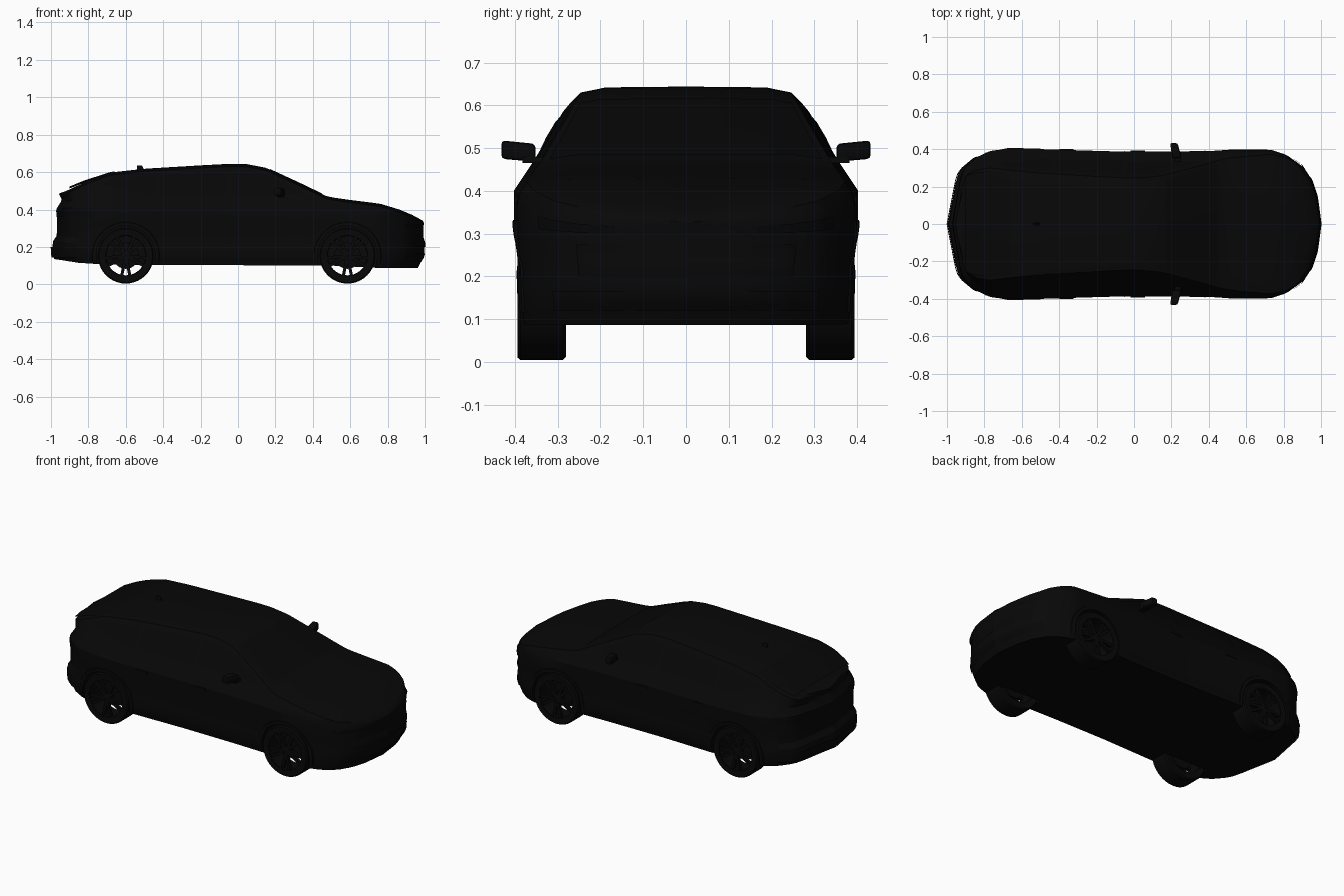
import bpy, bmesh, math
from mathutils import Vector, Matrix

if "Cube" in bpy.data.objects:
    bpy.data.objects.remove(bpy.data.objects["Cube"])


def material(name, v):
    m = bpy.data.materials.new(name)
    m.diffuse_color = (v, v, v, 1)
    m.use_nodes = True
    m.node_tree.nodes["Principled BSDF"].inputs["Base Color"].default_value = m.diffuse_color
    return m


BLACK = material("near black", 0.0024)
DARK = material("deep black", 0.002)


def finish(name, bm, mat=BLACK, smooth=True, angle=28):
    me = bpy.data.meshes.new(name)
    bm.to_mesh(me)
    bm.free()
    ob = bpy.data.objects.new(name, me)
    bpy.context.collection.objects.link(ob)
    me.materials.append(mat)
    if smooth:
        bpy.ops.object.select_all(action='DESELECT')
        ob.select_set(True)
        bpy.context.view_layer.objects.active = ob
        bpy.ops.object.shade_smooth_by_angle(angle=math.radians(angle))
    return ob


def lerp(table, x):
    if x <= table[0][0]:
        return table[0][1]
    for (a, p), (b, q) in zip(table, table[1:]):
        if x <= b:
            return p + (q - p) * (x - a) / (b - a) if b > a else q
    return table[-1][1]


# Body curves: half width, roofline, shoulder and floor along the length
WIDTH = [(-1, 0), (-.95, .26), (-.925, .3), (-.86, .355), (-.78, .39), (-.68, .402), (-.5, .4),
         (-.1, .388), (.25, .388), (.6, .395), (.74, .395), (.82, .37), (.9, .315), (.95, .24), (.98, .15), (1, 0)]
ROOF = [(-1, .485), (-.95, .5), (-.82, .553), (-.68, .598), (-.5, .618), (-.2, .636), (-.03, .645), (.05, .642),
        (.15, .623), (.33, .54), (.48, .468), (.6, .451), (.77, .43), (.88, .4), (.96, .37), (1, .34)]
SHOULDER = [(-1, .405), (-.9, .41), (-.5, .395), (0, .39), (.5, .385), (.8, .36), (.95, .325), (1, .3)]
FLOOR = [(-1, .135), (-.88, .115), (-.7, .105), (.5, .1), (.75, .088), (1, .086)]
LEVELS = [(0, .96), (.14, .98), (.36, .985), (.46, .975), (.72, 1), (1, 1)]
CABIN = [(.385, .4), (.47, .345), (.59, .276), (.63, .252), (.65, .235)]
TAIL = [(.11, .05), (.145, .005), (.22, 0), (.25, .03), (.36, .035), (.41, .03), (.45, .06), (.49, .04)]
NOSE = [(.09, -.04), (.15, -.005), (.22, 0), (.26, -.015), (.33, -.005), (.37, -.03)]


def push(x, z):
    if x < -.7:
        return x + lerp(TAIL, z) * (-.7 - x) / .3
    if x > .7:
        return x + lerp(NOSE, z) * (x - .7) / .3
    return x


def section(x):
    w, z0, zs, top = lerp(WIDTH, x), lerp(FLOOR, x), lerp(SHOULDER, x), lerp(ROOF, x) - .014
    pts = [(w * k, z0 + (zs - z0) * f) for f, k in LEVELS]
    belt = min(.47, zs + .5 * (top - zs))
    base = lerp(CABIN, zs)
    for z in (belt, (belt + top) / 2, top):
        pts.append((w * lerp(CABIN, z) / base, z))
    return pts


def side_point(x, z):
    return Vector((push(x, z), lerp([(q, p) for p, q in section(x)], z), z))


# Body shell lofted from cross sections
bm = bmesh.new()
rings = []
N = 64
for i in range(N + 1):
    x = -math.cos(math.pi * i / N)
    s = section(x)
    top = lerp(ROOF, x)
    half = [(0, s[0][1])] + s + [(s[-1][0] * .76, top - .002), (0, top)]
    ring = half + [(-y, z) for y, z in half[-2:0:-1]]
    rings.append([bm.verts.new((push(x, z), y, z)) for y, z in ring])
for a, b in zip(rings, rings[1:]):
    for j in range(len(a)):
        k = (j + 1) % len(a)
        bm.faces.new((a[j], a[k], b[k], b[j]))
bmesh.ops.remove_doubles(bm, verts=bm.verts, dist=1e-5)
bmesh.ops.dissolve_degenerate(bm, edges=bm.edges, dist=1e-6)
bmesh.ops.recalc_face_normals(bm, faces=bm.faces)
body = finish("body_shell", bm, smooth=False)

# Wheel wells cut from the body
AXLES = (-.6, .585)
R = .153
bm = bmesh.new()
for cx in AXLES:
    for sgn in (1, -1):
        bmesh.ops.create_cone(bm, cap_ends=True, segments=40, radius1=.16, radius2=.16, depth=.24,
                              matrix=Matrix.Translation((cx, sgn * .395, R)) @ Matrix.Rotation(math.pi / 2, 4, 'X'))
cutter = finish("wheel_well_cutter", bm, smooth=False)
cutter.hide_render = True
mod = body.modifiers.new("wells", 'BOOLEAN')
mod.object, mod.operation, mod.solver = cutter, 'DIFFERENCE', 'EXACT'
bpy.ops.object.select_all(action='DESELECT')
bpy.context.view_layer.objects.active = body
body.select_set(True)
bpy.ops.object.modifier_apply(modifier=mod.name)
bpy.data.objects.remove(cutter)
bpy.ops.object.shade_smooth_by_angle(angle=math.radians(25))


def grid(bm, rows, flip):
    vs = [[bm.verts.new(p) for p in r] for r in rows]
    for a, b in zip(vs, vs[1:]):
        for j in range(len(a) - 1):
            f = (a[j], a[j + 1], b[j + 1], b[j])
            bm.faces.new(f[::-1] if flip else f)


# Thin plates following both flanks; lo and hi give the edges as functions of x
def panel(name, x0, x1, lo, hi, off=.003, mat=DARK, n=14):
    bm = bmesh.new()
    for sgn in (1, -1):
        rows = []
        for i in range(n + 1):
            x = x0 + (x1 - x0) * i / n
            row = []
            for j in range(5):
                z = lo(x) + (hi(x) - lo(x)) * j / 4
                xa, xb = max(x - .004, -1), min(x + .004, 1)
                nrm = (side_point(x, z + .004) - side_point(x, z - .004)).cross(side_point(xb, z) - side_point(xa, z))
                p = side_point(x, z) + (nrm.normalized() * off if nrm.length > 1e-9 else Vector())
                row.append((p.x, sgn * max(p.y, 0), p.z))
            rows.append(row)
        grid(bm, rows, sgn < 0)
    return finish(name, bm, mat)


def flat(z):
    return lambda x: z


def window_top(x):
    return max(.482, min(lerp(ROOF, x) - .04, .598))


panel("front_side_window", -.04, .37, flat(.478), window_top)
panel("rear_side_window", -.42, -.06, flat(.478), window_top)
panel("quarter_window", -.72, -.44, lambda x: .478 + max(0, -.5 - x) * .25, window_top)
for nm, x in (("front_door_seam", .38), ("middle_door_seam", -.05), ("rear_door_seam", -.43)):
    panel(nm, x - .002, x + .002, flat(.15), flat(.465), .0015, n=1)
panel("sill_trim", -.42, .41, flat(.112), flat(.15), .005)
panel("headlamp", .86, .975, lambda x: .3 + (.97 - x) * .1, lambda x: .318 + (.97 - x) * .2, .003)
panel("grille", .94, 1, flat(.2), flat(.275), .003)
panel("lower_air_intake", .9, 1, flat(.12), flat(.165), .003)
panel("tail_lamp", -1, -.8, flat(.36), flat(.395), .004)
panel("rear_bumper_insert", -1, -.84, flat(.145), flat(.2), .003)


# Windscreen and rear glass on the upper surface
def glass(name, x0, x1):
    bm = bmesh.new()
    rows = []
    for i in range(15):
        x = x0 + (x1 - x0) * i / 14
        edge, top = section(x)[-1], lerp(ROOF, x)
        prof = [(-.94, .011), (-.76, .002), (0, 0), (.76, .002), (.94, .011)]
        rows.append([(x, edge[0] * f, top - d + .003) for f, d in prof])
    grid(bm, rows, True)
    finish(name, bm, DARK)


glass("windscreen", .17, .45)
glass("rear_window", -.9, -.66)


# Lathe about the wheel axle, profile of (radius, y)
def lathe(bm, prof, cx, sgn, seg=40):
    rows = []
    for i in range(seg):
        a = 2 * math.pi * i / seg
        rows.append([bm.verts.new((cx + r * math.cos(a), sgn * y, R + r * math.sin(a))) for r, y in prof])
    m = len(prof)
    fs = [bm.faces.new((rows[i][j], rows[i][(j + 1) % m], rows[(i + 1) % seg][(j + 1) % m], rows[(i + 1) % seg][j]))
          for i in range(seg) for j in range(m)]
    bmesh.ops.recalc_face_normals(bm, faces=fs)


def box(bm, size, mat):
    return bmesh.ops.create_cube(bm, size=1, matrix=mat @ Matrix.Diagonal((*size, 1)))["verts"]


TYRE = [(.112, .285), (.141, .281), (.149, .288), (.149, .387), (.143, .394), (.114, .392)]
RIM = [(.105, .287), (.115, .287), (.115, .391), (.108, .391)]
HUB = [(.002, .35), (.026, .35), (.026, .383), (.002, .386)]
DISC = [(.002, .31), (.07, .31), (.07, .32), (.002, .32)]
for cx, end in zip(AXLES, ("rear", "front")):
    for sgn, sd in ((1, "left"), (-1, "right")):
        bm = bmesh.new()
        lathe(bm, TYRE, cx, sgn)
        finish(f"{end}_{sd}_tyre", bm, BLACK)
        bm = bmesh.new()
        for p in (RIM, HUB, DISC):
            lathe(bm, p, cx, sgn)
        # five pairs of spokes
        for k in range(5):
            for d in (-.2, .2):
                rot = Matrix.Rotation(math.tau * k / 5 + math.pi / 2 + d, 4, 'Y')
                box(bm, (.09, .018, .016), Matrix.Translation((cx, sgn * .376, R)) @ rot @ Matrix.Translation((.066, 0, 0)))
        finish(f"{end}_{sd}_rim", bm, BLACK)
        # arch lip following the flank
        bm = bmesh.new()
        rows = []
        for i in range(25):
            a = math.radians(-12 + 204 * i / 24)
            row = []
            for r, o in ((.158, -.02), (.158, .004), (.178, .004), (.182, -.003)):
                x, z = cx + r * math.cos(a), R + r * math.sin(a)
                row.append((x, sgn * (side_point(x, z).y + o), z))
            rows.append(row)
        grid(bm, rows, sgn < 0)
        finish(f"{end}_{sd}_arch_lip", bm, BLACK)

# Door mirrors, swept back toward the tip
for sgn, sd in ((1, "left"), (-1, "right")):
    bm = bmesh.new()
    for v in box(bm, (.05, .08, .05), Matrix.Translation((.23, sgn * .392, .493))):
        if abs(v.co.y) > .4:
            v.co.x -= .022 if v.co.x > .23 else .012
            v.co.z += .007 if v.co.z < .49 else 0
        else:
            v.co.z -= .008 if v.co.z > .49 else 0
    bmesh.ops.bevel(bm, geom=bm.edges[:], offset=.009, segments=2, affect='EDGES', profile=.5)
    box(bm, (.035, .06, .014), Matrix.Translation((.235, sgn * .352, .472)))
    finish(f"{sd}_door_mirror", bm)

# Door handles and roof fin
bm = bmesh.new()
for x in (.02, -.36):
    y = side_point(x, .38).y
    for sgn in (1, -1):
        box(bm, (.075, .008, .012), Matrix.Translation((x, sgn * y, .38)))
finish("door_handles", bm, smooth=False)
bm = bmesh.new()
for v in box(bm, (.04, .01, .026), Matrix.Translation((-.52, 0, .623))):
    if v.co.z > .625:
        v.co.x -= .014 if v.co.x > -.52 else 0
        v.co.y *= .4
finish("roof_fin", bm, smooth=False)
